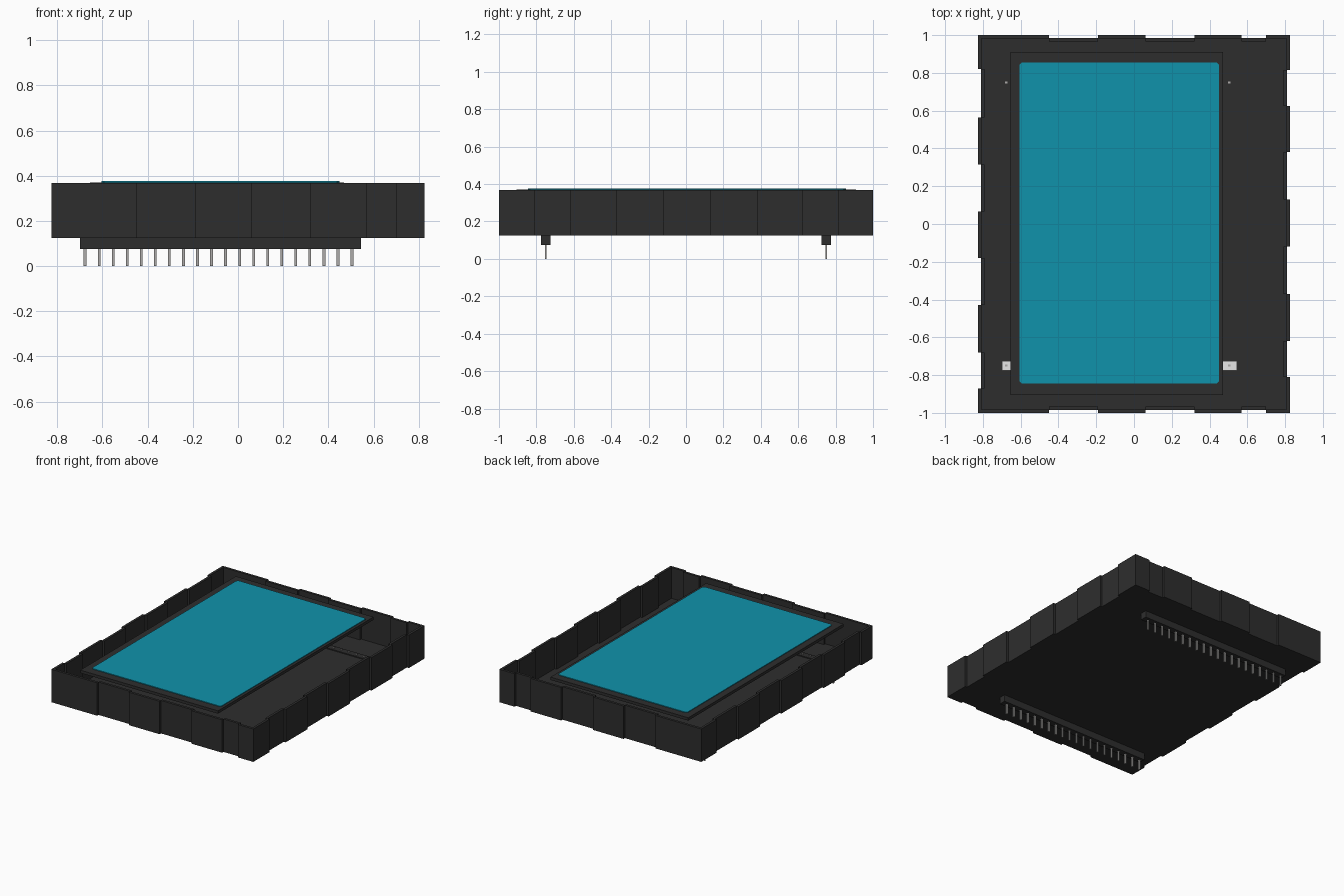
import bpy
import bmesh

cube = bpy.data.objects.get("Cube")
if cube:
    bpy.data.objects.remove(cube, do_unlink=True)


def material(name, rgb):
    m = bpy.data.materials.new(name)
    m.use_nodes = True
    m.diffuse_color = (*rgb, 1)
    m.node_tree.nodes["Principled BSDF"].inputs["Base Color"].default_value = (*rgb, 1)
    return m


CHARCOAL = material("charcoal", (0.027, 0.027, 0.027))
TEAL = material("teal", (0.005, 0.29, 0.41))
STEEL = material("pin steel", (0.42, 0.41, 0.40))
WHITE = material("white", (0.95, 0.95, 0.95))


def finish(bm, name, mat):
    bmesh.ops.recalc_face_normals(bm, faces=bm.faces)
    mesh = bpy.data.meshes.new(name)
    bm.to_mesh(mesh)
    bm.free()
    mesh.materials.append(mat)
    obj = bpy.data.objects.new(name, mesh)
    bpy.context.scene.collection.objects.link(obj)
    return obj


def add_box(bm, lo, hi):
    verts = bmesh.ops.create_cube(bm, size=1)["verts"]
    for v in verts:
        v.co = [a + (c + 0.5) * (b - a) for a, b, c in zip(lo, hi, v.co)]


def box(name, lo, hi, mat):
    bm = bmesh.new()
    add_box(bm, lo, hi)
    return finish(bm, name, mat)


def prism(name, points, z0, z1, mat):
    bm = bmesh.new()
    face = bm.faces.new([bm.verts.new((x, y, z0)) for x, y in points])
    top = bmesh.ops.extrude_face_region(bm, geom=[face])["geom"]
    for v in top:
        if isinstance(v, bmesh.types.BMVert):
            v.co.z = z1
    return finish(bm, name, mat)


W, L = 0.825, 1.0            # half width and half length
BASE, FLOOR, RIM = 0.125, 0.14, 0.368
STEP, THICK = 0.016, 0.018   # finger depth and wall thickness

# Where the wall panels step in and out along each side
END_CUTS = [-W, -0.45, -0.19, 0.06, 0.32, 0.57, 0.70, W]
RIGHT_CUTS = [-L, -0.81, -0.62, -0.37, -0.12, 0.13, 0.38, 0.625, 0.815, L]
LEFT_CUTS = [-L, -0.87, -0.68, -0.43, -0.18, 0.065, 0.315, 0.565, 0.82, L]


def spans(cuts):
    """Yield start, end and inset of each alternating panel."""
    for i, (a, b) in enumerate(zip(cuts, cuts[1:])):
        yield a, b, STEP * (i % 2)


# Floor plate following the stepped outline
outline = []
for a, b, d in spans(END_CUTS):
    outline += [(a, -L + d), (b, -L + d)]
for a, b, d in spans(RIGHT_CUTS):
    outline += [(W - d, a), (W - d, b)]
for a, b, d in reversed(list(spans(END_CUTS))):
    outline += [(b, L - d), (a, L - d)]
for a, b, d in reversed(list(spans(LEFT_CUTS))):
    outline += [(-W + d, b), (-W + d, a)]
outline = [p for i, p in enumerate(outline) if p != outline[i - 1]]
prism("floor", outline, BASE, FLOOR, CHARCOAL)

# Stepped thin walls
for name, s in (("front_wall", -1), ("back_wall", 1)):
    bm = bmesh.new()
    for a, b, d in spans(END_CUTS):
        ys = sorted((s * (L - d), s * (L - d - THICK)))
        add_box(bm, (a, ys[0], BASE), (b, ys[1], RIM))
    finish(bm, name, CHARCOAL)
for name, s, cuts in (("right_wall", -1, LEFT_CUTS), ("left_wall", 1, RIGHT_CUTS)):
    bm = bmesh.new()
    for a, b, d in spans(cuts):
        xs = sorted((s * (W - d), s * (W - d - THICK)))
        add_box(bm, (xs[0], a, BASE), (xs[1], b, RIM))
    finish(bm, name, CHARCOAL)

# Floating display board and screen with clipped corners
box("display_board", (-0.655, -0.905, 0.35), (0.47, 0.91, 0.371), CHARCOAL)
x0, x1, y0, y1, c = -0.605, 0.45, -0.845, 0.855, 0.012
prism("screen", [(x0 + c, y0), (x1 - c, y0), (x1, y0 + c), (x1, y1 - c),
                 (x1 - c, y1), (x0 + c, y1), (x0, y1 - c), (x0, y0 + c)],
      0.371, 0.376, TEAL)

# Pin headers under the floor
PINS, PITCH, FIRST = 20, 0.0622, -0.677
for side, y in (("front", -0.75), ("back", 0.75)):
    box(side + "_header", (-0.70, y - 0.025, 0.075), (0.545, y + 0.025, 0.147), CHARCOAL)
    bm = bmesh.new()
    for i in range(PINS):
        x = FIRST + i * PITCH
        add_box(bm, (x - 0.006, y - 0.005, 0), (x + 0.006, y + 0.005, 0.152))
    finish(bm, side + "_pins", STEEL)

# Pale pads on the exposed ends of the front header
for side, a, b in (("right", -0.70, -0.655), ("left", 0.47, 0.545)):
    box(side + "_header_pad", (a, -0.775, 0.147), (b, -0.725, 0.15), WHITE)
